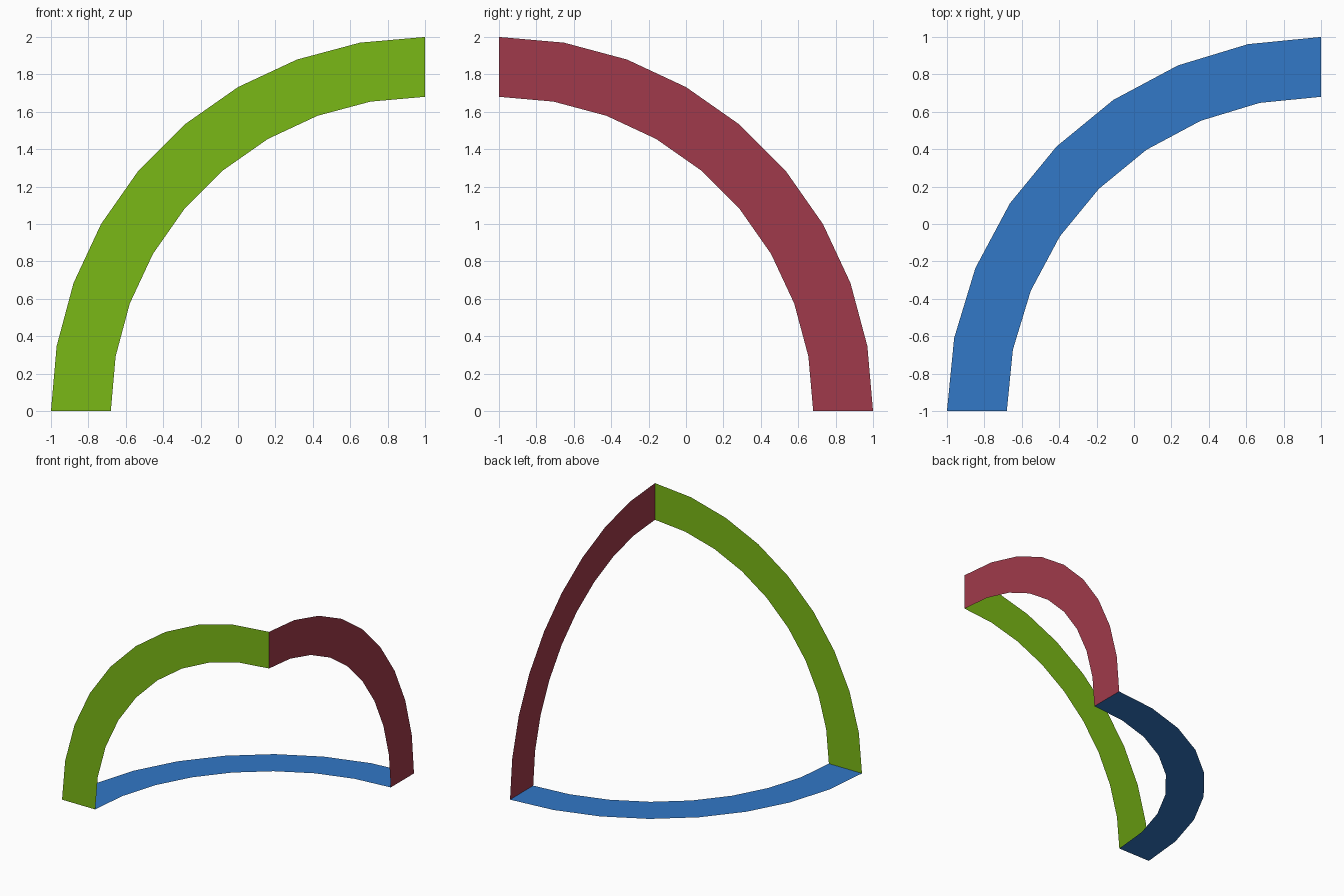
import bpy
from math import sin, cos, pi
from mathutils import Vector

if "Cube" in bpy.data.objects:
    bpy.data.objects.remove(bpy.data.objects["Cube"])

CENTRE = Vector((1, -1, 0))   # shared centre of all three arcs
OUTER, INNER = 2.0, 1.68
LEFT, BACK, UP = Vector((-1, 0, 0)), Vector((0, 1, 0)), Vector((0, 0, 1))


def quarter_band(name, start, end, segments, color):
    """Flat quarter ring swept from direction start to direction end."""
    verts = []
    for i in range(segments + 1):
        a = i / segments * pi / 2
        d = start * cos(a) + end * sin(a)
        verts += [CENTRE + d * INNER, CENTRE + d * OUTER]
    faces = [(2 * i, 2 * i + 1, 2 * i + 3, 2 * i + 2) for i in range(segments)]
    mesh = bpy.data.meshes.new(name)
    mesh.from_pydata(verts, [], faces)
    mat = bpy.data.materials.new(name + "_paint")
    mat.diffuse_color = (*color, 1)
    mat.use_nodes = True
    mat.node_tree.nodes["Principled BSDF"].inputs["Base Color"].default_value = mat.diffuse_color
    mesh.materials.append(mat)
    obj = bpy.data.objects.new(name, mesh)
    bpy.context.collection.objects.link(obj)
    return obj


# Upright band along the front, facing -y
quarter_band("front_arc", UP, LEFT, 9, (0.195, 0.479, 0.008))
# Upright band along the right side, facing +x
quarter_band("side_arc", BACK, UP, 9, (0.352, 0.042, 0.069))
# Level band on the ground, facing up
quarter_band("ground_arc", BACK, LEFT, 8, (0.032, 0.188, 0.571))
